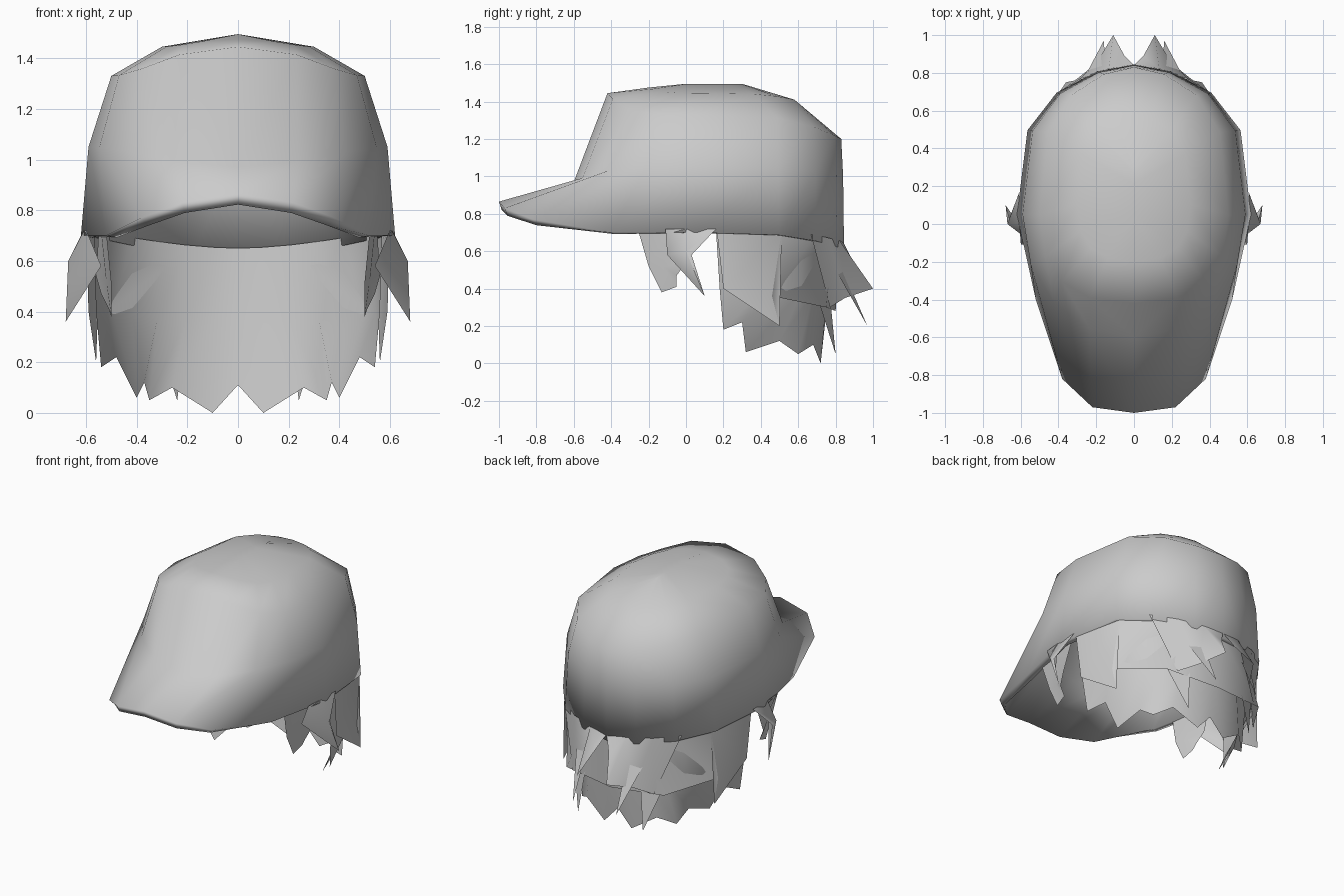
import bpy
import bmesh
from math import sin, cos, radians

cube = bpy.data.objects.get("Cube")
if cube:
    bpy.data.objects.remove(cube)

grey = bpy.data.materials.new("plain_grey")
grey.use_nodes = True
grey.diffuse_color = (0.6, 0.6, 0.6, 1)
grey.node_tree.nodes["Principled BSDF"].inputs["Base Color"].default_value = grey.diffuse_color


def ring(width, front, back, middle, heights, start=0, end=180, steps=8, front_bend=0.8):
    """Left half of an egg-shaped ring, from the front (0 degrees) to the squarer back (180)."""
    front_z, side_z, back_z = heights
    points = []
    for step in range(steps + 1):
        turn = radians(start + (end - start) * step / steps)
        across, along = abs(sin(turn)), abs(cos(turn))
        if cos(turn) > 0:
            x = width * across ** front_bend
            y = middle + (front - middle) * along ** front_bend
            z = side_z + (front_z - side_z) * along ** 4
        else:
            x = width * across ** 1.2
            y = middle + (back - middle) * along ** 0.6
            z = side_z + (back_z - side_z) * along ** 2
        points.append((x, y, z))
    return points


def loft(name, rows, thickness=0, crease=60):
    """Skin rows of points on the left half, mirror them and optionally thicken."""
    bm = bmesh.new()
    grid = [[bm.verts.new(point) for point in row] for row in rows]
    for low, high in zip(grid, grid[1:]):
        for i in range(len(low) - 1):
            bm.faces.new((low[i], low[i + 1], high[i + 1], high[i]))
    bmesh.ops.remove_doubles(bm, verts=bm.verts, dist=0.001)
    mesh = bpy.data.meshes.new(name)
    bm.to_mesh(mesh)
    bm.free()
    mesh.materials.append(grey)
    obj = bpy.data.objects.new(name, mesh)
    bpy.context.collection.objects.link(obj)
    obj.modifiers.new("mirror", 'MIRROR').use_clip = True
    if thickness:
        shell = obj.modifiers.new("shell", 'SOLIDIFY')
        shell.thickness = thickness
        shell.offset = -1
    bpy.ops.object.select_all(action='DESELECT')
    obj.select_set(True)
    bpy.context.view_layer.objects.active = obj
    bpy.ops.object.convert(target='MESH')
    bpy.ops.object.shade_smooth_by_angle(angle=radians(crease))


def hair_root(width, back, start, end, steps):
    """Arc tucked just under the hem of the cap."""
    return ring(width, -1, back, 0.1, (0.7, 0.72, 0.65), start, end, steps, front_bend=1)


# Cap: tapered brim edge and hem, brow crease, shoulder, crown and top ridge
brim_edge = [(0, -1, 0.865), (0.22, -0.97, 0.83), (0.38, -0.82, 0.77), (0.52, -0.4, 0.7)]
hem = brim_edge + ring(0.62, -1, 0.845, 0.05, (0.7, 0.7, 0.61), start=90, steps=4)
brow = ring(0.59, -0.6, 0.84, 0.05, (0.97, 1.05, 1), front_bend=0.95)
shoulder = ring(0.5, -0.42, 0.83, 0.05, (1.445, 1.33, 1.2))
crown = ring(0.3, -0.2, 0.58, 0.1, (1.475, 1.445, 1.41))
ridge = ring(0, 0, 0.3, 0.1, (1.495, 1.495, 1.495))
loft("cap", [hem, brow, shoulder, crown, ridge], thickness=0.045, crease=120)

# Inner hair layer, narrowing to jagged tips
tips = [(0.54, 0.2, 0.18), (0.48, 0.3, 0.22), (0.4, 0.32, 0.06), (0.37, 0.5, 0.12),
        (0.35, 0.6, 0.05), (0.26, 0.68, 0.1), (0.1, 0.72, 0), (0, 0.72, 0.11)]
fullness = ring(0.56, 0, 0.76, 0.18, (0, 0.4, 0.36), start=90, steps=7)
loft("inner_hair", [tips, fullness, hair_root(0.57, 0.78, 91, 180, 7)])

# Outer hair layer wrapping from behind the ear to the nape
outer_edge = [(0.59, 0.2, 0.4), (0.56, 0.5, 0.2), (0.56, 0.46, 0.36), (0.36, 0.75, 0.3), (0, 0.8, 0.28)]
loft("outer_hair", [outer_edge, hair_root(0.6, 0.82, 91, 180, 4)])

# Locks flicking out at the nape
flick_edge = [(0.3, 0.77, 0.3), (0.2, 0.85, 0.35), (0.11, 1, 0.4), (0.05, 0.89, 0.55)]
loft("nape_flick", [flick_edge, hair_root(0.6, 0.84, 130, 180, 3)])
loft("nape_spike", [[(0.16, 0.97, 0.2)] * 2, [(0.25, 0.8, 0.5), (0.15, 0.84, 0.5)]])
loft("low_nape_spike", [[(0.24, 0.8, 0.05)] * 2, [(0.34, 0.7, 0.36), (0.2, 0.77, 0.36)]])

# Tufts in front of the ears
tuft_edge = [(0.5, -0.13, 0.38), (0.51, -0.05, 0.41), (0.54, -0.05, 0.47)]
tuft_bulge = [(0.5, -0.2, 0.52), (0.52, -0.12, 0.52), (0.56, 0, 0.54)]
loft("sideburn", [tuft_edge, tuft_bulge, hair_root(0.55, 0.8, 71, 88, 2)])
ear_bulge = [(0.54, -0.1, 0.58), (0.67, 0, 0.6), (0.66, 0.03, 0.58)]
loft("ear_tuft", [[(0.68, 0.1, 0.36)] * 3, ear_bulge, hair_root(0.61, 0.8, 79, 91, 2)])
